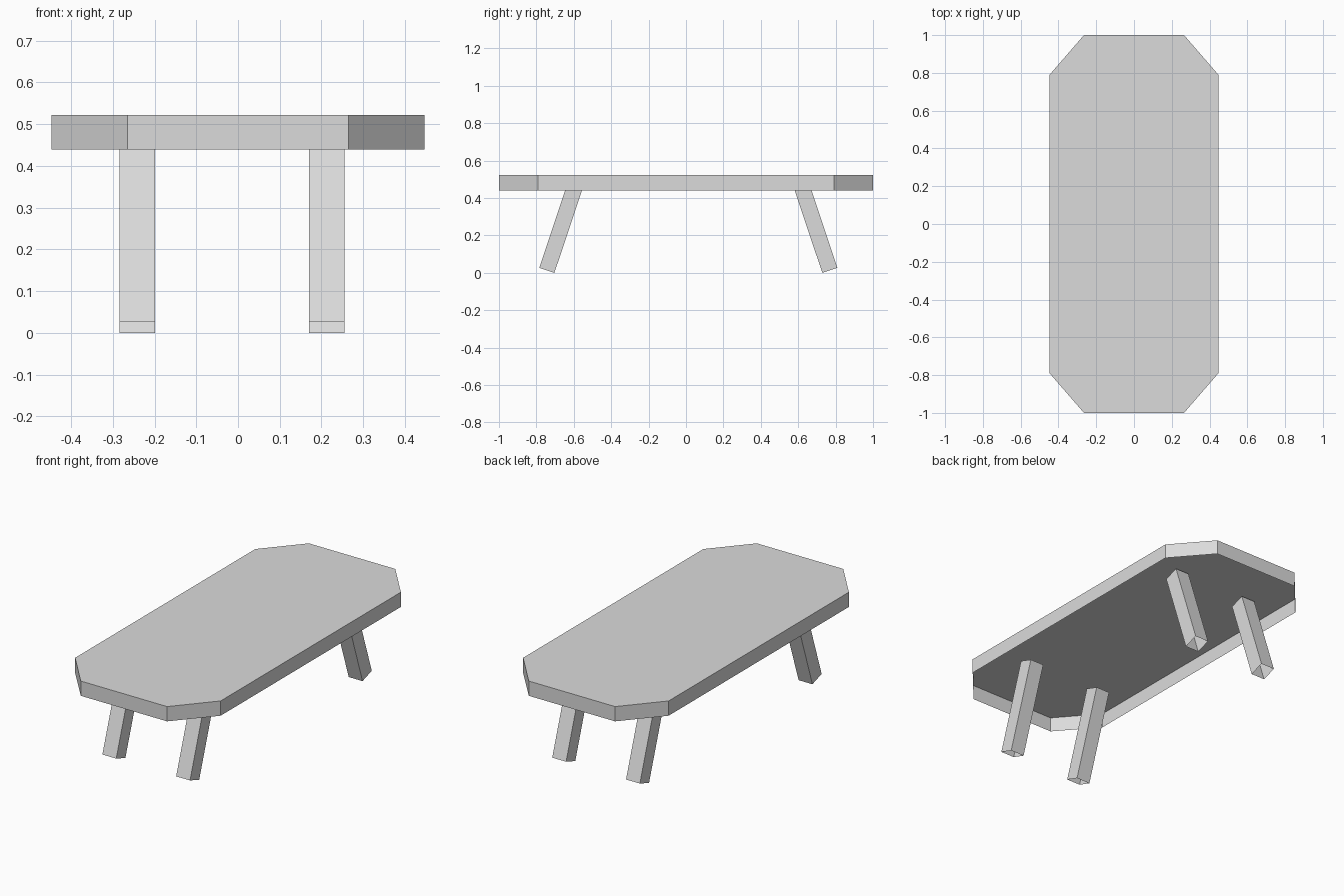
import bpy
import bmesh
from math import radians
from mathutils import Matrix, Vector

cube = bpy.data.objects.get("Cube")
if cube:
    bpy.data.objects.remove(cube, do_unlink=True)

# One plain grey for the whole table
grey = bpy.data.materials.new("light grey")
grey.use_nodes = True
colour = (0.71, 0.71, 0.71, 1)
grey.diffuse_color = colour
grey.node_tree.nodes["Principled BSDF"].inputs["Base Color"].default_value = colour


def finish(bm, name):
    mesh = bpy.data.meshes.new(name)
    bm.to_mesh(mesh)
    bm.free()
    mesh.materials.append(grey)
    obj = bpy.data.objects.new(name, mesh)
    bpy.context.collection.objects.link(obj)
    return obj


# Table top: a shallow tray turned upside down, with four cut corners
HALF_X, HALF_Y, CUT_X, CUT_Y = 0.447, 1.0, 0.265, 0.79
TOP, RIM = 0.522, 0.082
quarter = [(HALF_X, CUT_Y), (CUT_X, HALF_Y)]
outline = quarter + [(-x, y) for x, y in reversed(quarter)]
outline += [(-x, -y) for x, y in outline]
bm = bmesh.new()
top = bm.faces.new([bm.verts.new((x, y, TOP)) for x, y in outline])
rim = bmesh.ops.extrude_edge_only(bm, edges=top.edges[:])
rim_verts = [g for g in rim["geom"] if isinstance(g, bmesh.types.BMVert)]
bmesh.ops.translate(bm, verts=rim_verts, vec=(0, 0, -RIM))
bmesh.ops.recalc_face_normals(bm, faces=bm.faces)
if top.normal.z < 0:
    bmesh.ops.reverse_faces(bm, faces=bm.faces)
finish(bm, "table_top")

# Legs: square tubes with open ends, splayed towards the table ends
WIDTH, LENGTH, SPLAY = 0.085, 0.508, radians(18.5)


def leg(name, x, y, side):
    bm = bmesh.new()
    bmesh.ops.create_cube(bm, size=1, matrix=Matrix.Diagonal((WIDTH, WIDTH, LENGTH, 1)))
    bm.normal_update()
    ends = [f for f in bm.faces if abs(f.normal.z) > 0.5]
    bmesh.ops.delete(bm, geom=ends, context="FACES_ONLY")
    # Pivot on the foot, tilt, then stand the lowest edge on the floor
    bmesh.ops.translate(bm, verts=bm.verts, vec=(0, 0, LENGTH / 2))
    bmesh.ops.rotate(bm, verts=bm.verts, cent=(0, 0, 0),
                     matrix=Matrix.Rotation(side * SPLAY, 3, "X"))
    floor = min(v.co.z for v in bm.verts)
    bmesh.ops.translate(bm, verts=bm.verts, vec=Vector((x, y, -floor)))
    finish(bm, name)


for end, y, side in (("front", -0.744, -1), ("back", 0.769, 1)):
    for hand, x in (("left", 0.212), ("right", -0.241)):
        leg(f"{end}_{hand}_leg", x, y, side)
